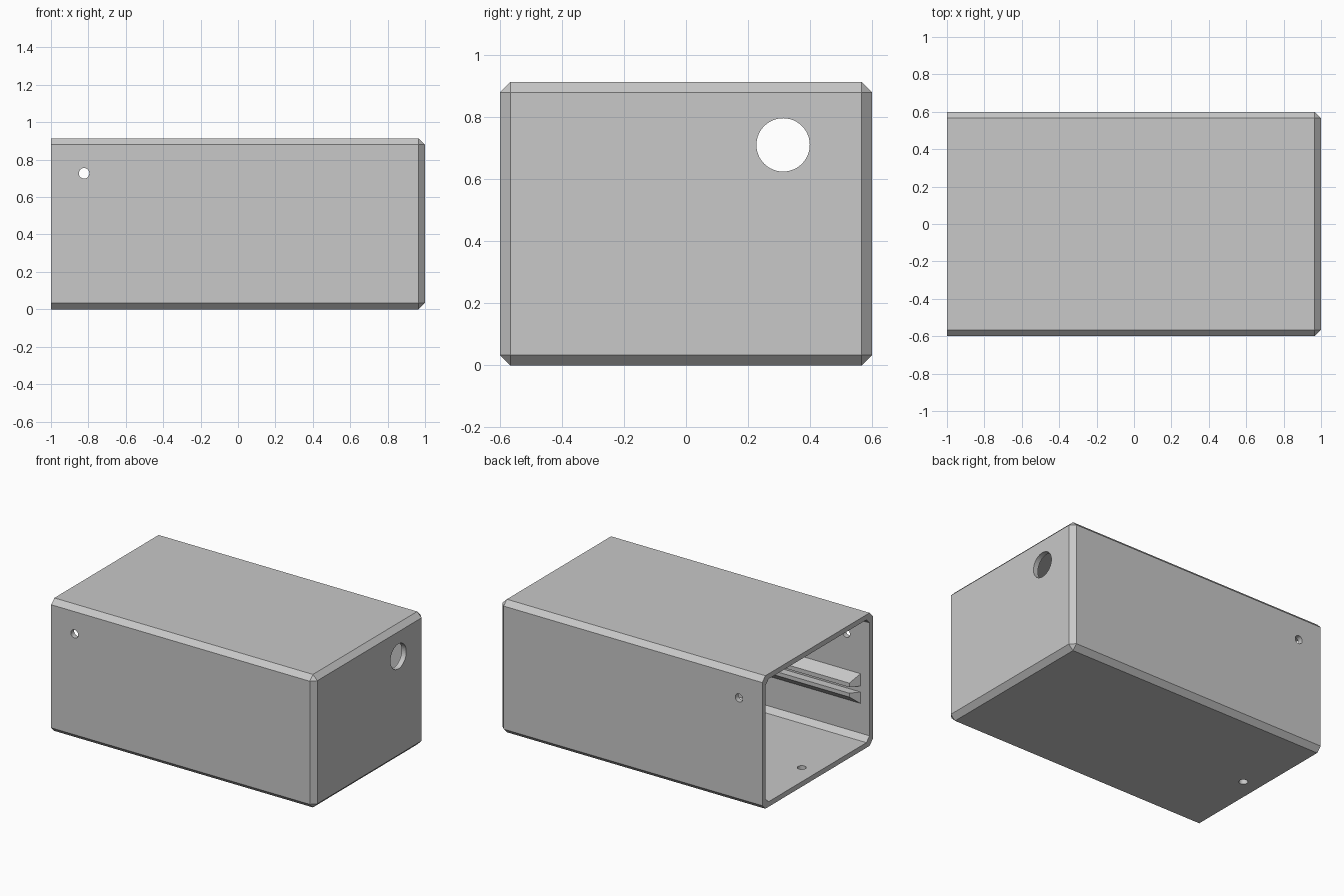
import bpy
import bmesh
from math import pi
from mathutils import Matrix, Vector

old = bpy.data.objects.get("Cube")
if old:
    bpy.data.objects.remove(old)

# One grey plastic for everything
grey = bpy.data.materials.new("grey_plastic")
grey.use_nodes = True
colour = (0.58, 0.58, 0.58, 1)
grey.diffuse_color = colour
grey.node_tree.nodes["Principled BSDF"].inputs["Base Color"].default_value = colour

HALF_W, HEIGHT = 0.6, 0.914
WALL = 0.035
CHAMFER = 0.034


def add_object(name, bm):
    bmesh.ops.recalc_face_normals(bm, faces=bm.faces)
    mesh = bpy.data.meshes.new(name)
    bm.to_mesh(mesh)
    bm.free()
    mesh.materials.append(grey)
    obj = bpy.data.objects.new(name, mesh)
    bpy.context.collection.objects.link(obj)
    return obj


def chamfered_box(name, low, high):
    """Box with every edge chamfered except those around its -x end."""
    bm = bmesh.new()
    low, high = Vector(low), Vector(high)
    place = Matrix.Translation((low + high) / 2) @ Matrix.Diagonal((*(high - low), 1))
    bmesh.ops.create_cube(bm, size=1, matrix=place)
    edges = [e for e in bm.edges if max(v.co.x for v in e.verts) > 0]
    bmesh.ops.bevel(bm, geom=edges, offset=CHAMFER, segments=1,
                    affect='EDGES', clamp_overlap=True)
    return add_object(name, bm)


def drill(name, centre, axis, radius, depth):
    bm = bmesh.new()
    turn = {'X': Matrix.Rotation(pi / 2, 4, 'Y'),
            'Y': Matrix.Rotation(pi / 2, 4, 'X'),
            'Z': Matrix.Identity(4)}[axis]
    bmesh.ops.create_cone(bm, cap_ends=True, segments=48, radius1=radius,
                          radius2=radius, depth=depth,
                          matrix=Matrix.Translation(centre) @ turn)
    return add_object(name, bm)


def guide_rail(name, side, z_flat, rise):
    """Wedge rail: flat on the slot side, sloped on the other, tapered lead-in."""
    root, tip = HALF_W - WALL + 0.01, HALF_W - WALL - 0.055
    start, end = -0.94, 1 - WALL + 0.01
    profile = [(root, 0), (tip, 0), (tip, 0.3), (root, 1)]
    bm = bmesh.new()
    rings = []
    for x, lead in ((start, 0.055), (end, 0)):
        rings.append([bm.verts.new((x + (lead if y == tip else 0),
                                    side * y, z_flat + rise * t))
                      for y, t in profile])
    a, b = rings
    bm.faces.new(a)
    bm.faces.new(b)
    for i in range(4):
        j = (i + 1) % 4
        bm.faces.new((a[i], a[j], b[j], b[i]))
    return add_object(name, bm)


# Enclosure shell: open at -x, hollowed and drilled
shell = chamfered_box("enclosure_shell", (-1, -HALF_W, 0), (1, HALF_W, HEIGHT))
cutters = [
    chamfered_box("cavity_cutter", (-1.2, WALL - HALF_W, WALL),
                  (1 - WALL, HALF_W - WALL, HEIGHT - WALL)),
    drill("cable_hole_cutter", (1, 0.313, 0.711), 'X', 0.086, 0.3),
    drill("side_screw_cutter", (-0.823, 0, 0.727), 'Y', 0.028, 1.5),
    drill("floor_screw_cutter", (-0.88, 0, 0), 'Z', 0.028, 0.2),
]
for cutter in cutters:
    cutter.hide_render = True
    mod = shell.modifiers.new(cutter.name, 'BOOLEAN')
    mod.operation = 'DIFFERENCE'
    mod.solver = 'EXACT'
    mod.object = cutter

# Bake the cuts, then discard the cutters
bpy.context.view_layer.update()
graph = bpy.context.evaluated_depsgraph_get()
cut_mesh = bpy.data.meshes.new_from_object(shell.evaluated_get(graph))
shell.modifiers.clear()
shell.data = cut_mesh
for cutter in cutters:
    bpy.data.objects.remove(cutter)

# Board guide rails: a pair on each side wall with a slot between
for label, side in (("front", -1), ("back", 1)):
    guide_rail(label + "_upper_rail", side, 0.393, 0.095)
    guide_rail(label + "_lower_rail", side, 0.352, -0.088)
